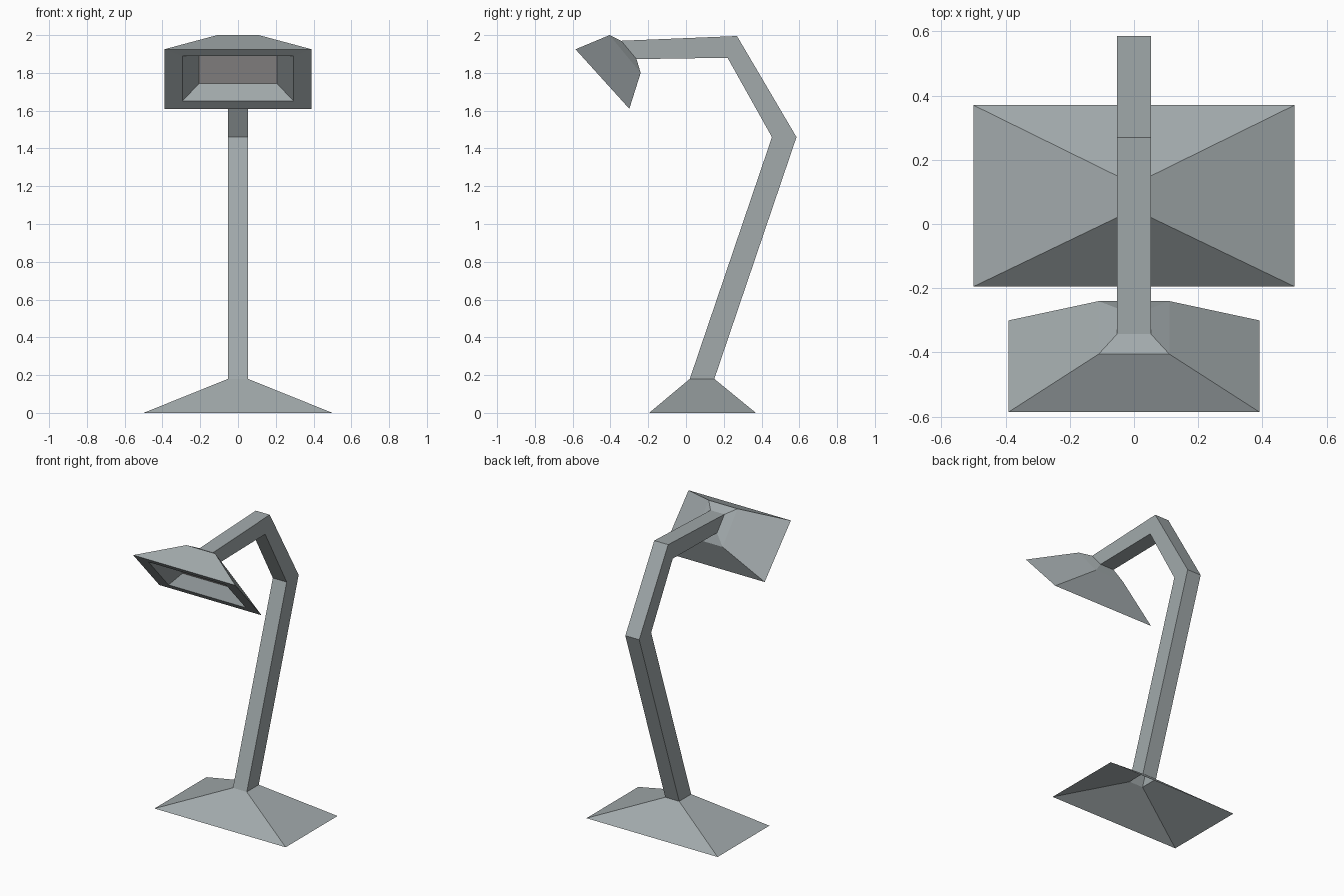
import bpy

if "Cube" in bpy.data.objects:
    bpy.data.objects.remove(bpy.data.objects["Cube"])


def material(name, rgb):
    m = bpy.data.materials.new(name)
    m.diffuse_color = (*rgb, 1)
    m.use_nodes = True
    m.node_tree.nodes["Principled BSDF"].inputs["Base Color"].default_value = m.diffuse_color
    return m


grey = material("grey metal", (0.36, 0.40, 0.41))
white = material("pale lamp panel", (0.69, 0.66, 0.66))


def loft(name, sections, mat, sides=True, cap=False):
    """Skin rectangular sections: (half width, inner (y, z), outer (y, z))."""
    verts, faces = [], []
    for w, (yi, zi), (yo, zo) in sections:
        verts += [(-w, yi, zi), (w, yi, zi), (w, yo, zo), (-w, yo, zo)]
    if sides:
        for r in range(len(sections) - 1):
            for i in range(4):
                a, b = r * 4 + i, r * 4 + (i + 1) % 4
                faces.append((a, b, b + 4, a + 4))
    if cap:
        n = len(verts)
        faces.append((n - 4, n - 3, n - 2, n - 1))
    mesh = bpy.data.meshes.new(name)
    mesh.from_pydata(verts, [], faces)
    mesh.materials.append(mat)
    ob = bpy.data.objects.new(name, mesh)
    bpy.context.collection.objects.link(ob)
    return ob


# Shared cross-sections from the foot up to the lamp opening
foot = (0.50, (-0.195, 0.0), (0.37, 0.0))
stem_root = (0.053, (0.02, 0.18), (0.15, 0.18))
lower_elbow = (0.053, (0.455, 1.46), (0.585, 1.46))
upper_elbow = (0.053, (0.22, 1.88), (0.27, 1.995))
arm_tip = (0.053, (-0.262, 1.873), (-0.343, 1.97))
shade_back = (0.11, (-0.24, 1.80), (-0.405, 2.0))
shade_rim = (0.39, (-0.30, 1.61), (-0.585, 1.925))
inner_rim = (0.295, (-0.336, 1.65), (-0.553, 1.89))
panel = (0.207, (-0.308, 1.743), (-0.463, 1.928))

# Hollow pyramid foot, open underneath
loft("base", [foot, stem_root], grey)
# Bent arm
loft("arm", [stem_root, lower_elbow, upper_elbow, arm_tip], grey)
# Shade with flat rim and recessed inside
loft("shade", [arm_tip, shade_back, shade_rim, inner_rim, panel], grey)
# Light panel at the bottom of the recess
loft("light_panel", [panel], white, sides=False, cap=True)
